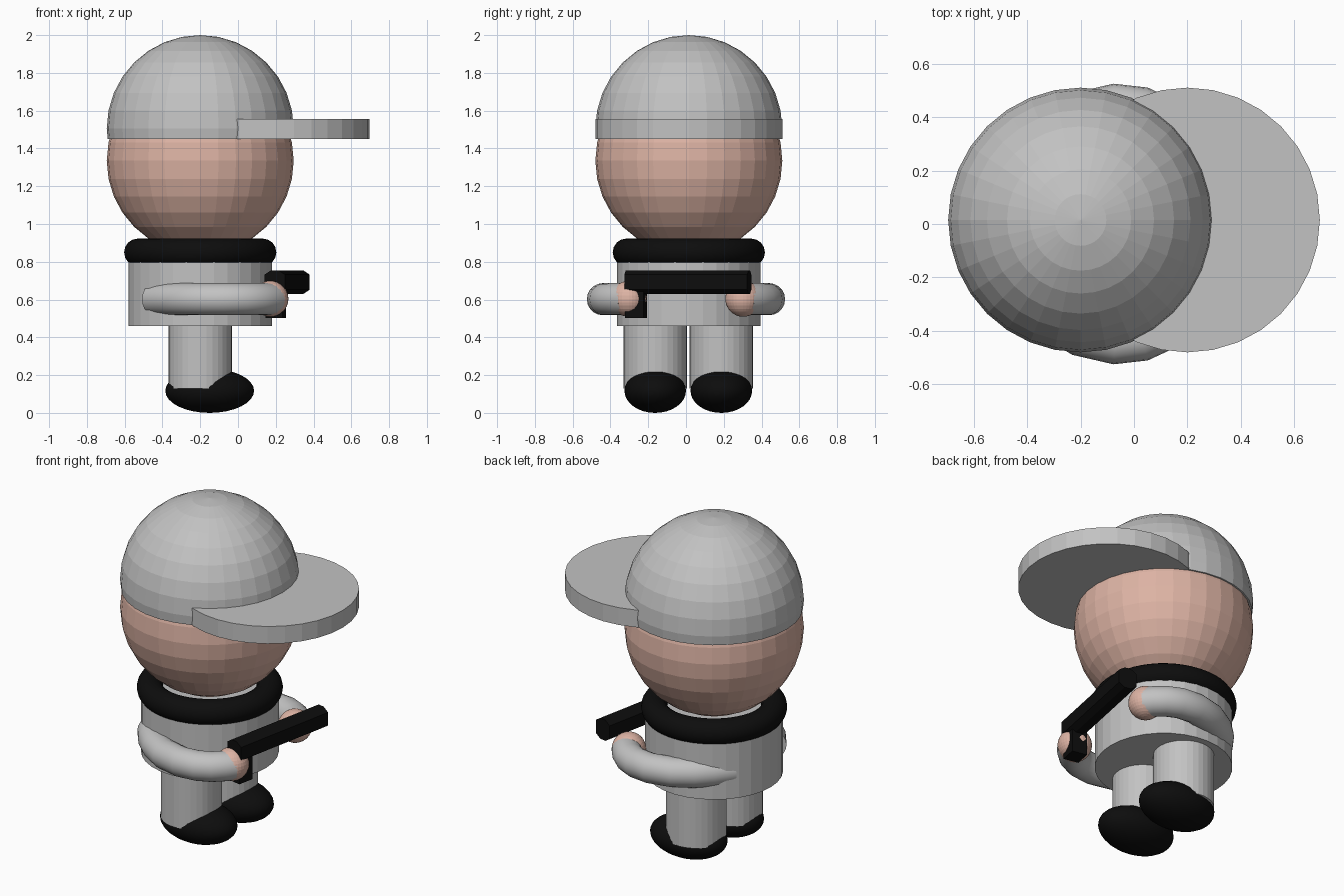
import bpy, bmesh, math
from mathutils import Vector, Matrix

if "Cube" in bpy.data.objects:
    bpy.data.objects.remove(bpy.data.objects["Cube"])


def material(name, rgb):
    m = bpy.data.materials.new(name)
    m.diffuse_color = (*rgb, 1)
    m.use_nodes = True
    m.node_tree.nodes["Principled BSDF"].inputs["Base Color"].default_value = m.diffuse_color
    return m


GREY = material("grey cloth", (0.54, 0.54, 0.54))
SKIN = material("skin", (0.72, 0.45, 0.37))
BLACK = material("black", (0.004, 0.004, 0.004))
CX, CY = -0.2, 0.015   # vertical axis of the body


def finish(name, bm, mat):
    me = bpy.data.meshes.new(name)
    bmesh.ops.recalc_face_normals(bm, faces=bm.faces)
    bm.to_mesh(me)
    bm.free()
    me.materials.append(mat)
    ob = bpy.data.objects.new(name, me)
    bpy.context.collection.objects.link(ob)
    return ob


def ball(name, loc, size, mat, cut_z=None):
    bm = bmesh.new()
    bmesh.ops.create_uvsphere(bm, u_segments=32, v_segments=16, radius=1,
                              matrix=Matrix.LocRotScale(Vector(loc), None, Vector(size)))
    if cut_z is not None:
        bmesh.ops.bisect_plane(bm, geom=bm.verts[:] + bm.edges[:] + bm.faces[:],
                               plane_co=(0, 0, cut_z), plane_no=(0, 0, -1), clear_outer=True)
        bmesh.ops.holes_fill(bm, edges=[e for e in bm.edges if e.is_boundary])
    return finish(name, bm, mat)


def cylinder(name, x, y, r, z0, z1, mat):
    bm = bmesh.new()
    bmesh.ops.create_cone(bm, cap_ends=True, segments=32, radius1=r, radius2=r, depth=z1 - z0,
                          matrix=Matrix.Translation((x, y, (z0 + z1) / 2)))
    return finish(name, bm, mat)


def loft(name, rings, mat, closed=False):
    """Skin a list of equal point rings, capped unless closed."""
    bm = bmesh.new()
    vs = [[bm.verts.new(p) for p in ring] for ring in rings]
    n = len(vs[0])
    for i in range(len(vs) if closed else len(vs) - 1):
        a, b = vs[i], vs[(i + 1) % len(vs)]
        for j in range(n):
            bm.faces.new((a[j], a[(j + 1) % n], b[(j + 1) % n], b[j]))
    if not closed:
        bm.faces.new(vs[0])
        bm.faces.new(vs[-1])
    return finish(name, bm, mat)


# Head, cap and brim
ball("head", (CX, CY, 1.335), (0.495,) * 3, SKIN)
ball("cap", (CX, CY, 1.505), (0.495,) * 3, GREY, cut_z=1.45)
cylinder("cap_brim", 0.2, CY, 0.495, 1.45, 1.555, GREY)

# Torso and thick collar
cylinder("torso", CX, CY, 0.38, 0.46, 0.86, GREY)
collar = []
for i in range(48):
    a = math.tau * i / 48
    ring = []
    for j in range(16):
        t = math.tau * j / 16
        r = 0.33 + 0.073 * math.cos(t)
        ring.append((CX + r * math.cos(a), CY + r * math.sin(a), 0.85 + 0.073 * math.sin(t)))
    collar.append(ring)
loft("collar", collar, BLACK, closed=True)

# Legs, shoes, arms and hands on both sides
ARM = [(-0.44, 0.19), (-0.37, 0.285), (-0.3, 0.35), (-0.2, 0.41), (-0.07, 0.44),
       (0.03, 0.428), (0.1, 0.395), (0.15, 0.35), (0.18, 0.31)]
for side, tag in ((-1, "right"), (1, "left")):
    y = 0.012 + side * 0.175
    cylinder(tag + "_leg", CX, y, 0.168, 0.13, 0.5, GREY)
    ball(tag + "_shoe", (-0.15, y, 0.117), (0.235, 0.163, 0.117), BLACK)
    rings = []
    for i, (px, py) in enumerate(ARM):
        a, b = ARM[max(i - 1, 0)], ARM[min(i + 1, len(ARM) - 1)]
        nrm = Vector((-(b[1] - a[1]), b[0] - a[0])).normalized()
        rings.append([(px + nrm.x * 0.085 * math.cos(t), side * (py + nrm.y * 0.085 * math.cos(t)),
                       0.602 + 0.085 * math.sin(t))
                      for t in (math.tau * k / 20 for k in range(20))])
    arm = loft(tag + "_arm", rings, GREY)
    ball(tag + "_hand", (0.172, side * 0.303, 0.604), (0.095,) * 3, SKIN)
    # Smooth the rounded sleeves and shoes
    for n in (tag + "_arm", tag + "_shoe"):
        for p in bpy.data.objects[n].data.polygons:
            p.use_smooth = len(p.vertices) <= 4
for p in bpy.data.objects["collar"].data.polygons:
    p.use_smooth = True

# Held bar with chamfered sides, and its grip
start, end = Vector((0.195, -0.315, 0.692)), Vector((0.325, 0.335, 0.692))
d = (end - start).normalized()
side_v = Vector((d.y, -d.x, 0))
SECTION = [(-0.055, -0.04), (-0.02, -0.063), (0.02, -0.063), (0.055, -0.04),
           (0.055, 0.04), (0.02, 0.063), (-0.02, 0.063), (-0.055, 0.04)]
loft("held_bar", [[c + side_v * u + Vector((0, 0, w)) for u, w in SECTION] for c in (start, end)], BLACK)
g = Vector((0.2, -0.265, 0))
loft("bar_grip", [[g + side_v * u * 0.046 + d * v * 0.05 + Vector((0, 0, z))
                   for u, v in ((-1, -1), (1, -1), (1, 1), (-1, 1))] for z in (0.503, 0.68)], BLACK)
